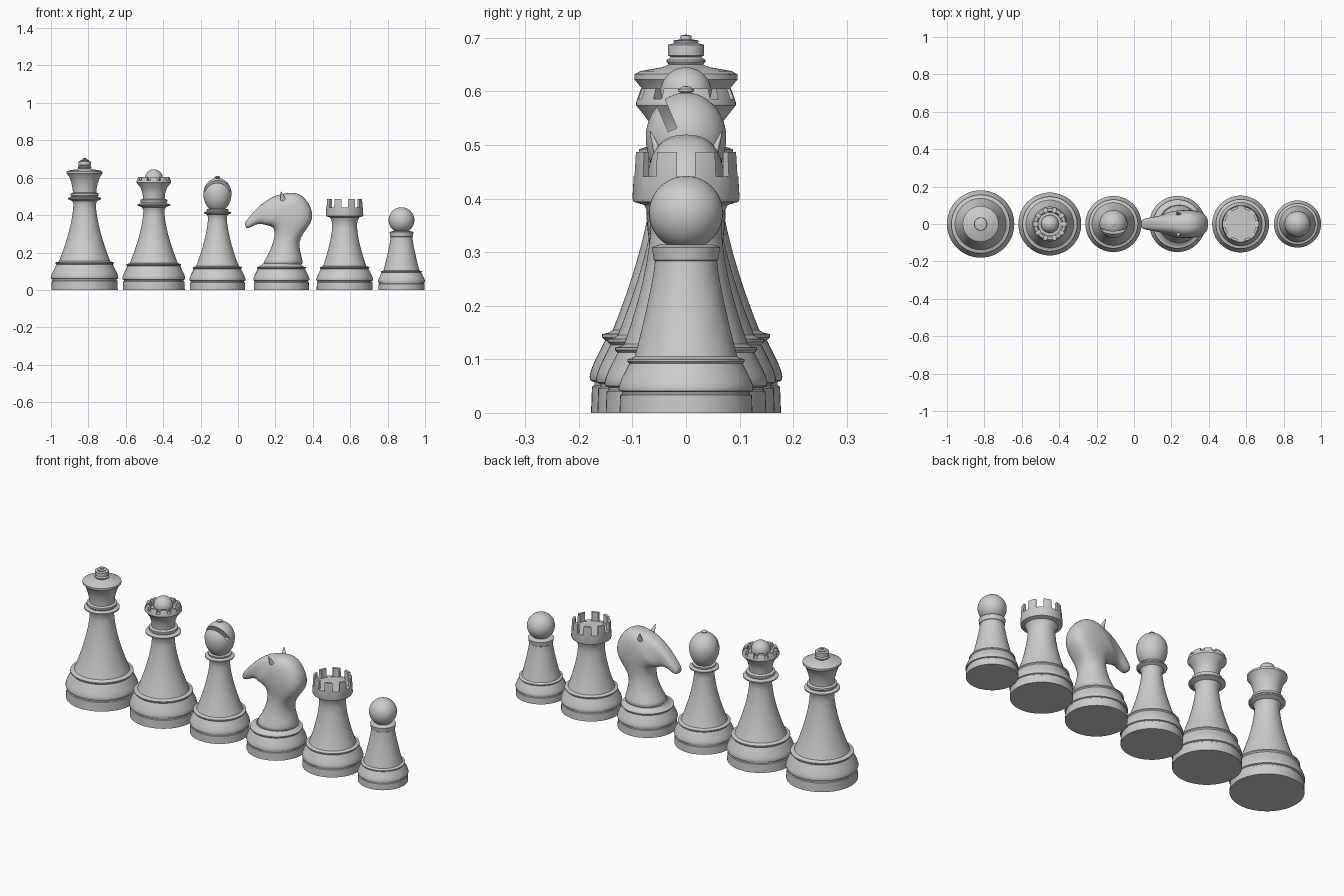
import bpy, bmesh
from math import sin, cos, pi, radians, copysign
from mathutils import Matrix, Vector

if "Cube" in bpy.data.objects:
    bpy.data.objects.remove(bpy.data.objects["Cube"])


def finish(name, bm, angle=32):
    bmesh.ops.recalc_face_normals(bm, faces=bm.faces)
    me = bpy.data.meshes.new(name)
    bm.to_mesh(me)
    bm.free()
    ob = bpy.data.objects.new(name, me)
    bpy.context.collection.objects.link(ob)
    smooth(ob, angle)
    return ob


def smooth(ob, angle=32):
    bpy.ops.object.select_all(action='DESELECT')
    ob.select_set(True)
    bpy.context.view_layer.objects.active = ob
    bpy.ops.object.shade_smooth_by_angle(angle=radians(angle))


def lathe(name, x, profile, steps=64):
    bm = bmesh.new()
    vs = [bm.verts.new((x + r, 0, z)) for r, z in profile]
    es = [bm.edges.new(p) for p in zip(vs, vs[1:])]
    bmesh.ops.spin(bm, geom=vs + es, cent=(x, 0, 0), axis=(0, 0, 1),
                   angle=2 * pi, steps=steps, use_duplicate=False)
    bmesh.ops.remove_doubles(bm, verts=bm.verts, dist=1e-5)
    return finish(name, bm)


def ball(name, x, z, r):
    bm = bmesh.new()
    bmesh.ops.create_uvsphere(bm, u_segments=48, v_segments=24, radius=r)
    bmesh.ops.translate(bm, verts=bm.verts, vec=(x, 0, z))
    return finish(name, bm)


def cut(ob, boxes):
    """Subtract boxes given as (centre, size, rotation matrix)."""
    for c, size, rot in boxes:
        bm = bmesh.new()
        bmesh.ops.create_cube(bm, size=1, matrix=Matrix.Translation(c) @ rot @ Matrix.Diagonal((*size, 1)))
        cutter = finish("cutter", bm)
        cutter.hide_render = True
        m = ob.modifiers.new("cut", 'BOOLEAN')
        m.operation, m.solver, m.object = 'DIFFERENCE', 'EXACT', cutter
        smooth(ob)
        bpy.ops.object.modifier_apply(modifier=m.name)
        bpy.data.objects.remove(cutter)
    smooth(ob)


def base(R, s):
    """Stepped foot with groove and rim; s is the rim height."""
    return [(0, 0), (.985 * R, 0), (.975 * R, .33 * s), (.95 * R, .35 * s), (.95 * R, .39 * s),
            (.99 * R, .41 * s), (R, .46 * s), (.985 * R, .54 * s), (.95 * R, .65 * s),
            (.84 * R, .92 * s), (.87 * R, .96 * s), (.87 * R, s), (.8 * R, 1.02 * s)]


def stem(R, s, neck, top, power=1.6, n=12):
    """Concave taper from the rim up to the neck."""
    z0, r0 = 1.05 * s, .76 * R
    return [(neck + (r0 - neck) * (1 - i / n) ** power, z0 + (top - z0) * i / n) for i in range(n + 1)]


def foot(R, s, neck, top, power=1.6):
    return base(R, s) + stem(R, s, neck, top, power)


# King
lathe("king", -.82, foot(.18, .147, .06, .46) + [
    (.066, .475), (.088, .485), (.088, .492), (.07, .498), (.075, .505), (.075, .515), (.063, .52),
    (.064, .54), (.07, .57), (.082, .605), (.096, .622), (.096, .632), (.085, .638), (.045, .645),
    (.032, .65), (.036, .655), (.036, .659), (.028, .664), (.034, .667), (.034, .687), (.022, .69),
    (.024, .695), (.010, .697), (.010, .704), (0, .706)])

# Queen: hollow notched crown with a ball
queen = lathe("queen", -.45, foot(.168, .138, .056, .425) + [
    (.064, .442), (.088, .452), (.088, .458), (.067, .464), (.072, .472), (.072, .482), (.058, .487),
    (.06, .515), (.07, .545), (.093, .574), (.093, .58), (.084, .605), (.07, .605), (.062, .582), (0, .582)])
cut(queen, [((-.45, 0, .608), (.3, .019, .044), Matrix.Rotation(i * pi / 5, 4, 'Z')) for i in range(5)])
ball("queen_ball", -.45, .597, .048)

# Bishop: egg-shaped head with a tilted slot
head = [(.075 * sin(a) * (1 if a > pi / 2 else .96 + .04 * sin(a)), .515 + (.083 if a < pi / 2 else .1) * cos(a))
        for a in [radians(145 - 7 * i) for i in range(20)]]
bishop = lathe("bishop", -.11, foot(.15, .122, .05, .39) + [
    (.056, .402), (.073, .41), (.073, .416), (.055, .421), (.058, .426), (.058, .431), (.046, .434)]
    + head + [(.008, .597), (.015, .6), (.015, .604), (.007, .609), (0, .61)])
d = Vector((0, -.39, .92)).normalized()
cut(bishop, [(Vector((-.11, -.025, .528)) + d * .06, (.3, .018, .12), Matrix.Rotation(radians(23), 4, 'X'))])

# Rook: hollow turret with eight merlons
rook = lathe("rook", .57, foot(.152, .122, .066, .35) + [
    (.07, .372), (.078, .388), (.098, .394), (.1, .4), (.095, .487), (.082, .487), (.082, .44), (0, .44)])
cut(rook, [((.57, 0, .481), (.3, .034, .08), Matrix.Rotation(i * pi / 4, 4, 'Z')) for i in range(4)])

# Pawn
lathe("pawn", .874, foot(.126, .1, .058, .283, 1.25) + [
    (.06, .285), (.064, .309), (.05, .314), (0, .316)])
ball("pawn_ball", .874, .373, .069)

# Knight foot
lathe("knight_foot", .232, base(.15, .122) + [(.114, .128), (.1, .14), (0, .14)])

# Knight body: sections between throat points and mane points with half widths
sections = [((.12, .125), (.35, .125), .113), ((.143, .16), (.347, .155), .1), ((.171, .206), (.334, .2), .082),
            ((.192, .27), (.324, .255), .068), ((.198, .31), (.348, .305), .068),
            ((.188, .332), (.395, .358), .073), ((.178, .339), (.402, .412), .075),
            ((.168, .342), (.378, .468), .075), ((.155, .345), (.342, .51), .073),
            ((.145, .347), (.295, .524), .07), ((.135, .35), (.24, .514), .058),
            ((.12, .353), (.187, .503), .047), ((.098, .352), (.125, .46), .038),
            ((.062, .33), (.077, .41), .032), ((.045, .33), (.045, .372), .026), ((.038, .342), (.038, .36), .016)]
N = 24
bm = bmesh.new()
rings = []
for k, (f, b, w) in enumerate(sections):
    f, b = Vector(f), Vector(b)
    c, h = (f + b) / 2, (b - f) / 2
    e = 1 if k < 4 else .78  # squarer sections in the head
    ring = []
    for i in range(N):
        a = 2 * pi * i / N
        u = copysign(abs(cos(a)) ** e, cos(a))
        v = copysign(abs(sin(a)) ** e, sin(a))
        p = c + h * u
        ring.append(bm.verts.new((p.x, w * v, p.y)))
    rings.append(ring)
for r0, r1 in zip(rings, rings[1:]):
    for i in range(N):
        j = (i + 1) % N
        bm.faces.new((r0[i], r0[j], r1[j], r1[i]))
bm.faces.new(rings[0])
bm.faces.new(rings[-1])
knight = finish("knight_body", bm, 60)
knight.modifiers.new("smooth", 'SUBSURF').levels = 1
knight.modifiers["smooth"].render_levels = 1

# Knight ears
for side, sgn in (("left", 1), ("right", -1)):
    bm = bmesh.new()
    bmesh.ops.create_cone(bm, cap_ends=True, segments=16, radius1=.022, radius2=.002, depth=.07)
    bmesh.ops.transform(bm, verts=bm.verts, matrix=Matrix.Translation((.238, sgn * .055, .493))
                        @ Matrix.Rotation(-sgn * radians(20), 4, 'X') @ Matrix.Rotation(radians(-12), 4, 'Y')
                        @ Matrix.Diagonal((1, .6, 1, 1)))
    finish("knight_ear_" + side, bm, 40)
